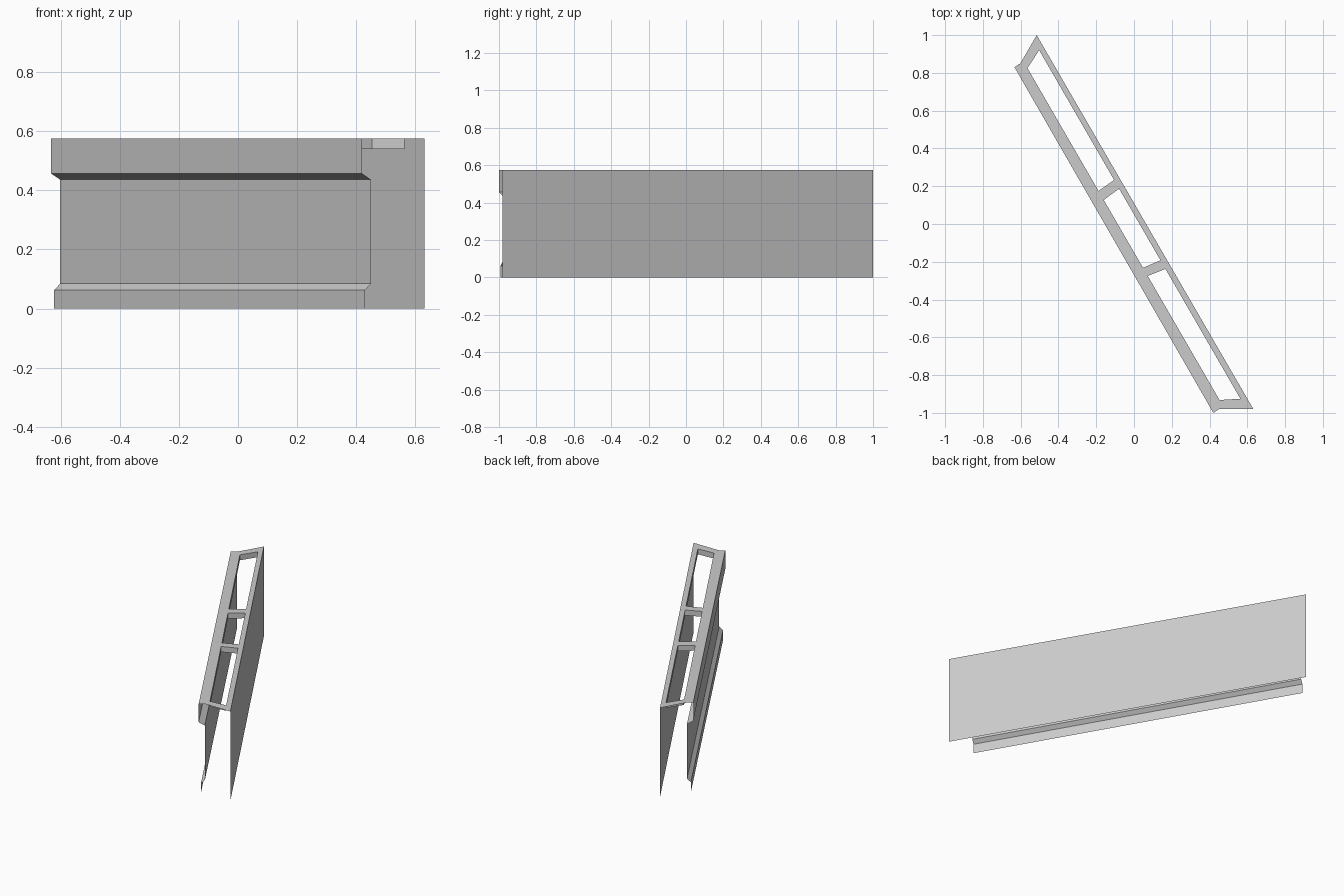
import bpy
from mathutils import Vector

if "Cube" in bpy.data.objects:
    bpy.data.objects.remove(bpy.data.objects["Cube"])

TOP, RIM = 0.575, 0.54


def make(name, faces):
    """Build an object from open faces, merging shared corners."""
    verts, index, polys = [], {}, []
    for face in faces:
        poly = []
        for p in face:
            key = tuple(round(c, 5) for c in p)
            if key not in index:
                index[key] = len(verts)
                verts.append(key)
            poly.append(index[key])
        polys.append(poly)
    mesh = bpy.data.meshes.new(name)
    mesh.from_pydata(verts, [], polys)
    obj = bpy.data.objects.new(name, mesh)
    bpy.context.collection.objects.link(obj)
    return obj


def at(p, z):
    return (p[0], p[1], z)


# Plain back sheet
back_a, back_b = (-0.515, 1.0), (0.632, -0.98)
make("back_panel", [[at(back_b, 0), at(back_a, 0), at(back_a, TOP), at(back_b, TOP)]])

# Moulded front sheet: each row is far end, near end, height
profile = [
    ((-0.622, 0.838), (0.430, -0.992), 0.0),
    ((-0.622, 0.838), (0.430, -0.992), 0.062),
    ((-0.602, 0.850), (0.450, -0.980), 0.084),
    ((-0.602, 0.850), (0.450, -0.980), 0.436),
    ((-0.633, 0.830), (0.420, -1.0), 0.457),
    ((-0.633, 0.830), (0.420, -1.0), TOP),
]
make("moulded_front_panel",
     [[at(a0, z0), at(b0, z0), at(b1, z1), at(a1, z1)]
      for (a0, b0, z0), (a1, b1, z1) in zip(profile, profile[1:])])

# Three openings along the top, bounded by two straight inner rails
left_a, left_b = Vector((-0.564, 0.825)), Vector((0.453, -0.932))
right_a, right_b = Vector((-0.502, 0.920)), Vector((0.563, -0.925))


def on_left(y):
    return left_a.lerp(left_b, (y - left_a.y) / (left_b.y - left_a.y))


def on_right(y):
    return right_a.lerp(right_b, (y - right_a.y) / (right_b.y - right_a.y))


# Left and right y of each opening at its far and near end
spans = [(0.825, 0.920, 0.175, 0.233),
         (0.127, 0.187, -0.232, -0.192),
         (-0.275, -0.238, -0.932, -0.925)]
holes = [[on_left(l0), on_left(l1), on_right(r1), on_right(r0)]
         for l0, r0, l1, r1 in spans]

# Flat top: long rails, end bars and cross bars
out_a, out_b = profile[-1][:2]
in_a, in_b = profile[2][:2]
lefts = [p for h in holes for p in h[:2]]
rights = [p for h in holes for p in (h[3], h[2])]
plates = [
    [out_a, out_b] + lefts[::-1],
    [back_b, back_a] + rights,
    [out_b, in_b, back_b, rights[-1], lefts[-1]],
    [back_a, in_a, out_a, lefts[0], rights[0]],
]
for i in (1, 3):
    plates.append([lefts[i], lefts[i + 1], rights[i + 1], rights[i]])
faces = [[at(p, TOP) for p in plate] for plate in plates]

# Shallow lips around each opening
for h in holes:
    for p, q in zip(h, h[1:] + h[:1]):
        faces.append([at(p, TOP), at(p, RIM), at(q, RIM), at(q, TOP)])
make("top_frame", faces)
